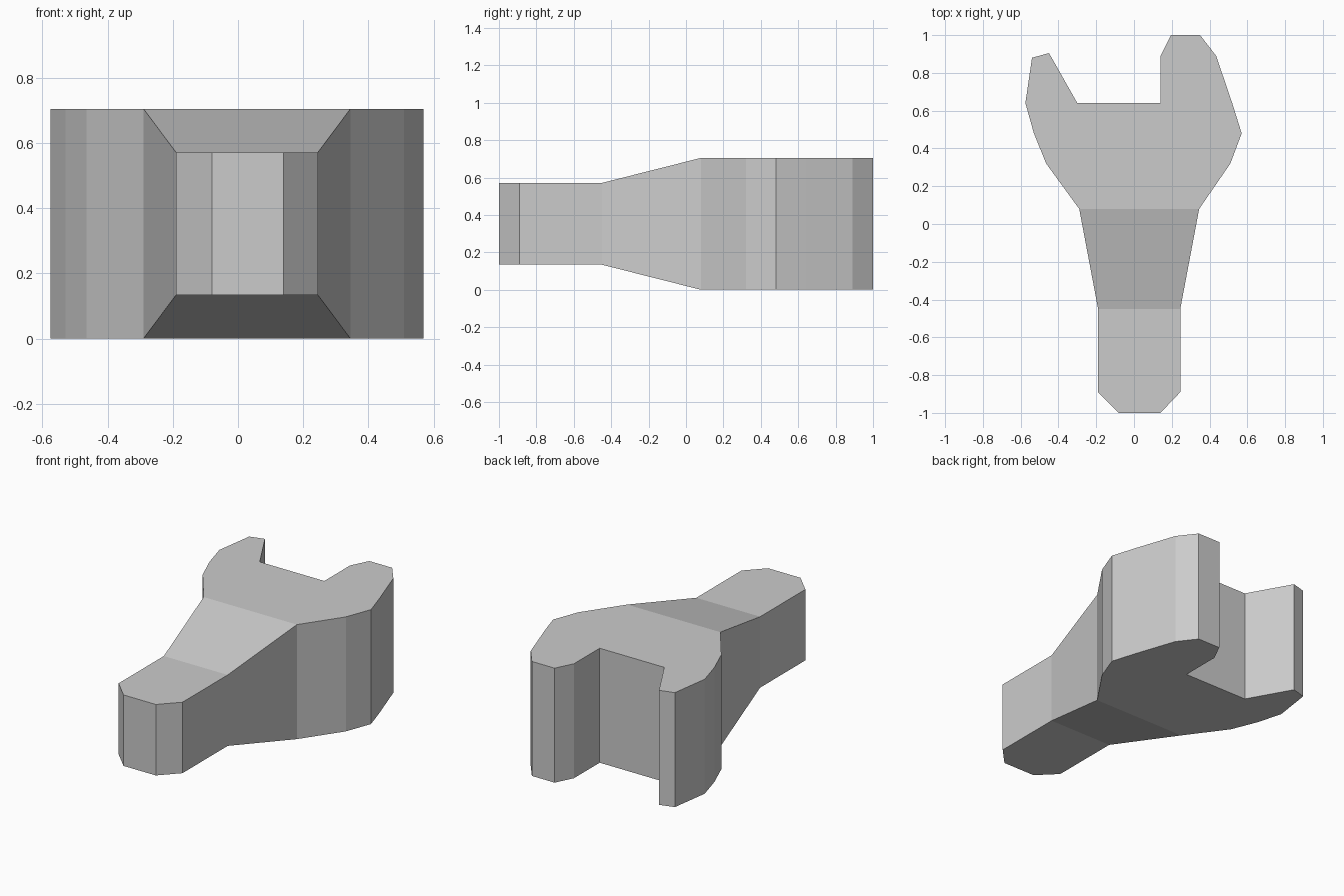
import bpy, bmesh

if "Cube" in bpy.data.objects:
    bpy.data.objects.remove(bpy.data.objects["Cube"])

# Plan outlines, counter-clockwise, of the three zones of the spanner
handle = [(-0.19, -0.45), (-0.19, -0.89), (-0.08, -1.0), (0.14, -1.0), (0.245, -0.89), (0.245, -0.45)]
taper = [(-0.29, 0.08), (-0.19, -0.45), (0.245, -0.45), (0.345, 0.08)]
head = [(-0.29, 0.08), (0.345, 0.08), (0.51, 0.32), (0.57, 0.48), (0.52, 0.64), (0.435, 0.89),
        (0.35, 1.0), (0.195, 1.0), (0.14, 0.89), (0.14, 0.64), (-0.30, 0.64), (-0.45, 0.905),
        (-0.54, 0.88), (-0.575, 0.64), (-0.53, 0.48), (-0.465, 0.32)]

MID = 0.3525


def half_thickness(y):
    """Thin handle, thick head, straight ramp between."""
    t = min(max((y + 0.45) / 0.53, 0), 1)
    return 0.2185 + t * (MID - 0.2185)


bm = bmesh.new()
verts = {}


def vert(p, side):
    key = (p, side)
    if key not in verts:
        verts[key] = bm.verts.new((p[0], p[1], MID + side * half_thickness(p[1])))
    return verts[key]


# Top and bottom faces of each zone, and walls on edges not shared between zones
zones = [handle, taper, head]
edges = [(a, b) for z in zones for a, b in zip(z, z[1:] + z[:1])]
for z in zones:
    bm.faces.new([vert(p, 1) for p in z])
    bm.faces.new([vert(p, -1) for p in reversed(z)])
for a, b in edges:
    if (b, a) not in edges:
        bm.faces.new([vert(a, -1), vert(b, -1), vert(b, 1), vert(a, 1)])
bmesh.ops.recalc_face_normals(bm, faces=bm.faces[:])

mesh = bpy.data.meshes.new("spanner")
bm.to_mesh(mesh)
bm.free()
mat = bpy.data.materials.new("light_grey_metal")
mat.diffuse_color = (0.6, 0.6, 0.6, 1)
mat.use_nodes = True
mat.node_tree.nodes["Principled BSDF"].inputs["Base Color"].default_value = mat.diffuse_color
mesh.materials.append(mat)
bpy.context.collection.objects.link(bpy.data.objects.new("spanner", mesh))
